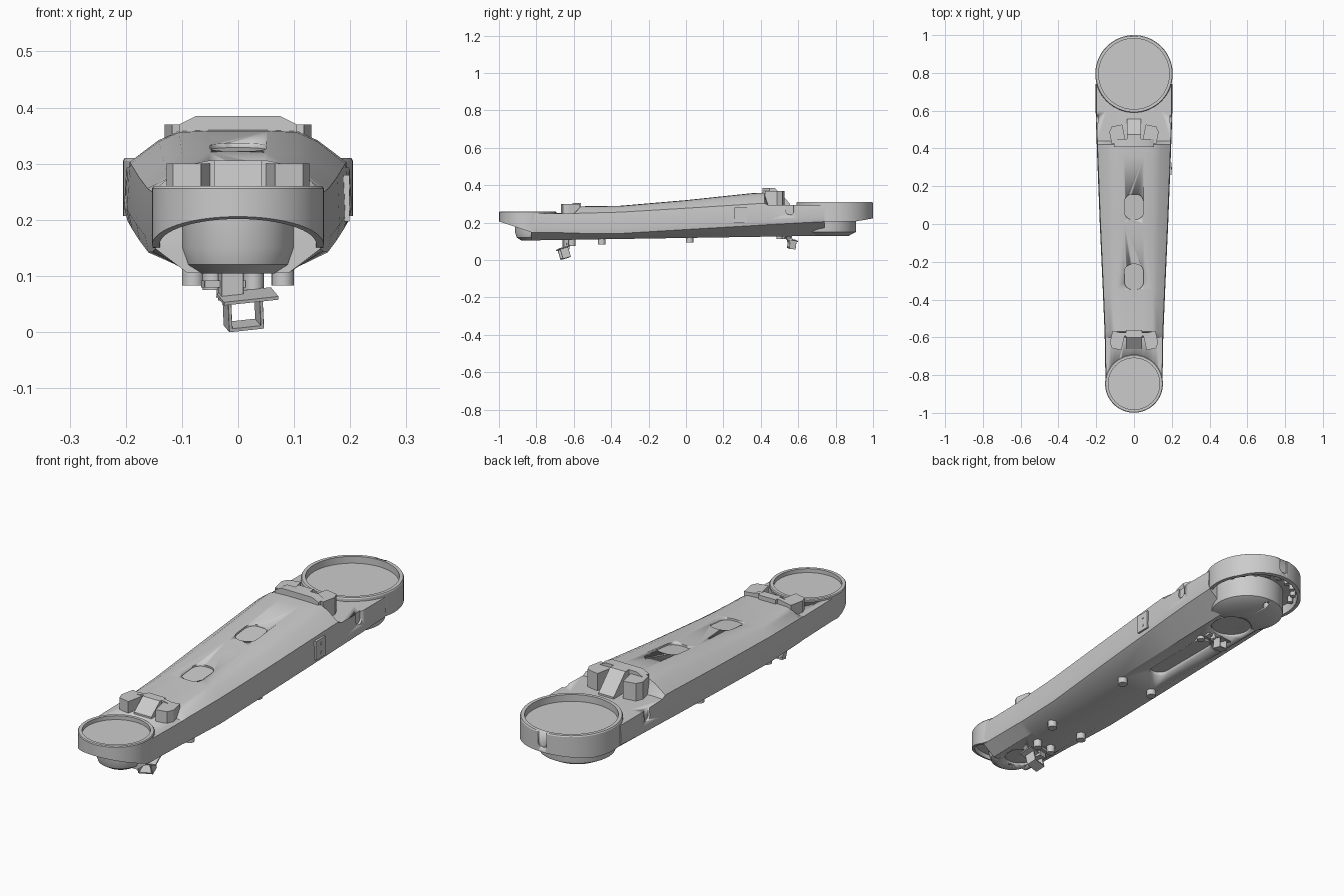
import bpy, bmesh, math
from mathutils import Matrix, Vector

if "Cube" in bpy.data.objects:
    bpy.data.objects.remove(bpy.data.objects["Cube"])


def finish(name, bm, angle=30):
    bmesh.ops.recalc_face_normals(bm, faces=bm.faces)
    me = bpy.data.meshes.new(name)
    bm.to_mesh(me)
    bm.free()
    ob = bpy.data.objects.new(name, me)
    bpy.context.collection.objects.link(ob)
    bpy.ops.object.select_all(action='DESELECT')
    ob.select_set(True)
    bpy.context.view_layer.objects.active = ob
    bpy.ops.object.shade_smooth_by_angle(angle=math.radians(angle))
    return ob


def loft(name, rings):
    bm = bmesh.new()
    vs = [[bm.verts.new(p) for p in r] for r in rings]
    n = len(vs[0])
    for a, b in zip(vs, vs[1:]):
        for i in range(n):
            j = (i + 1) % n
            bm.faces.new((a[i], a[j], b[j], b[i]))
    bm.faces.new(vs[0])
    bm.faces.new(vs[-1])
    return finish(name, bm)


def prism(name, pts, lo, hi, axis='Z', mat=Matrix()):
    place = {'Z': lambda a, b, c: (a, b, c), 'Y': lambda a, b, c: (a, c, b),
             'X': lambda a, b, c: (c, a, b)}[axis]
    return loft(name, [[mat @ Vector(place(a, b, c)) for a, b in pts] for c in (lo, hi)])


def lathe(name, prof, y, segs=64, move=None):
    # profile of (radius, z), starting and ending on the axis
    bm = bmesh.new()
    edges = []
    vs = [bm.verts.new((r, 0, z)) for r, z in prof]
    for a, b in zip(vs, vs[1:]):
        edges.append(bm.edges.new((a, b)))
    bmesh.ops.spin(bm, geom=vs + edges, cent=(0, 0, 0), axis=(0, 0, 1),
                   angle=2 * math.pi, steps=segs)
    bmesh.ops.remove_doubles(bm, verts=bm.verts, dist=1e-5)
    for v in bm.verts:
        v.co.y += y
        if move:
            move(v)
    return finish(name, bm)


def cyl(name, x, y, r, lo, hi, segs=24):
    return prism(name, [(x + r * math.cos(2 * math.pi * i / segs),
                         y + r * math.sin(2 * math.pi * i / segs)) for i in range(segs)], lo, hi)


def rrect(w, h, r, n=6):
    pts = []
    for k, (sx, sy) in enumerate(((1, 1), (-1, 1), (-1, -1), (1, -1))):
        for i in range(n + 1):
            a = math.pi / 2 * (k + i / n)
            pts.append((sx * (w / 2 - r) + r * math.cos(a), sy * (h / 2 - r) + r * math.sin(a)))
    return pts


def box(name, size, mat):
    return prism(name, rrect(size[0], size[1], 0.0005, 1), -size[2] / 2, size[2] / 2, 'Z', mat)


def cut(cutter, *targets):
    for t in targets:
        m = t.modifiers.new('cut', 'BOOLEAN')
        m.operation, m.object, m.solver = 'DIFFERENCE', cutter, 'EXACT'
        bpy.context.view_layer.objects.active = t
        bpy.ops.object.modifier_apply(modifier=m.name)
    bpy.data.objects.remove(cutter)


T = Matrix.Translation


def R(deg, axis):
    return Matrix.Rotation(math.radians(deg), 4, axis)


# main housing: y, side half width, lower corner z, shoulder z, top half width, top z
stations = [(-0.83, .151, .148, .248, .10, .250), (-0.60, .155, .145, .248, .10, .250),
            (-0.57, .156, .143, .250, .10, .287), (-0.35, .165, .142, .256, .10, .290),
            (0.00, .181, .163, .277, .10, .320), (0.36, .195, .184, .300, .105, .358),
            (0.42, .197, .188, .303, .105, .360), (0.44, .198, .189, .293, .105, .295),
            (0.60, .203, .198, .293, .105, .295), (0.74, .203, .205, .293, .105, .295)]
rings = []
for y, w, z1, z2, wt, zt in stations:
    zb = .118 + .0159 * y
    half = [(.09 + .008 * (y + .8), zb), (w * .97, z1), (w, z1 + .25 * (z2 - z1)), (w * .98, z2),
            (wt + .4 * (w - wt), z2 + .68 * (zt - z2)), (wt, zt - .002), (wt * .5, zt)]
    rings.append([(x, y, z) for x, z in half] + [(-x, y, z) for x, z in reversed(half)])
body = loft('main_housing', rings)


# hollow end shells with a recessed lid
def small_slope(v):
    if v.co.z < .16:
        v.co.z = max(.15, .15 + (-.83 - v.co.y) * .33)


def big_slope(v):
    if v.co.z < .21:
        v.co.z += max(0, v.co.y - .91) * .17


big = lathe('large_end_shell', [(0, .28), (.187, .28), (.187, .31), (.202, .31), (.205, .305),
            (.205, .207), (.189, .207), (.189, .25), (0, .25)], .795, move=big_slope)
small = lathe('small_end_shell', [(0, .243), (.136, .243), (.136, .26), (.15, .26), (.153, .256),
              (.153, .15), (.14, .15), (.14, .222), (0, .222)], -.846, move=small_slope)
cut(cyl('cutter', 0, .795, .188, .272, .5, 64), body)
cut(cyl('cutter', 0, -.846, .138, .236, .5, 64), body)

# lower hubs under both ends
big_hub = lathe('large_end_hub', [(0, .129), (.115, .129), (.153, .15), (.155, .16), (.155, .265),
                (0, .265)], .755)
small_hub = lathe('small_end_hub', [(0, .104), (.065, .104), (.09, .12), (.1, .15), (.1, .23),
                  (0, .23)], -.815)

# shallow pockets in the top and underside
for y, z, deg in ((.09, .3295, 6), (-.28, .296, 4.9)):
    cut(prism('cutter', rrect(.1, .135, .04), -.008, .05, 'Z', T((0, y, z)) @ R(deg, 'X')), body)
cut(prism('cutter', rrect(.085, .36, .042), .05, .14, 'Z', T((0, .31, 0))), body)
cut(cyl('cutter', 0, .65, .085, .05, .14, 40), body, big_hub)
cut(cyl('cutter', 0, -.76, .065, .05, .114, 40), body, small_hub)
cut(cyl('cutter', 0, .88, .012, .05, .17), big_hub)

# upright notches in the sides and the far end
notch = rrect(.04, .14, .019)
for s in (-1, 1):
    cut(prism('cutter', [(a + .555, b + .312) for a, b in notch], s * .19, s * .23, 'X'), body)
cut(prism('cutter', [(a, b + .312) for a, b in notch], .993, 1.05, 'Y'), big)

# bolts inside the hollow large end
for i in range(9):
    a = math.radians(18 + i * 18)
    cyl('shell_bolt', .172 * math.cos(a), .795 + .172 * math.sin(a), .012, .222, .255, 16)

# side access plate with two screws
prism('side_plate', [(.26, .197), (.325, .197), (.325, .28), (.26, .28)], .18, .1985, 'X')
for z in (.22, .258):
    prism('plate_screw', [(a + .295, b + z) for a, b in rrect(.012, .012, .0059)], .19, .2005, 'X')


# clamp blocks: angled pads, crossbar and sloped strap
def clamp(tag, y, d, zdeck, zpad, ztop, pad, bar_w, strap_w, length):
    for s in (-1, 1):
        prism(tag + '_pad', [(-pad / 2, -.045), (pad / 2, -.045), (pad / 2, .02), (pad / 4, .045),
                             (-pad / 2, .045)] if s * d > 0 else
              [(pad / 2, -.045), (-pad / 2, -.045), (-pad / 2, .02), (-pad / 4, .045), (pad / 2, .045)],
              zdeck - .01, zpad, 'Z',
              T((s * .09, y + d * .055, 0)) @ R(-12 * s * d, 'Z') @ R(0 if d > 0 else 180, 'Z'))
    outer = bar_w + .03
    prism(tag + '_crossbar', [(-outer, zdeck - .01), (outer, zdeck - .01), (outer, zpad),
                              (bar_w, ztop), (-bar_w, ztop), (-outer, zpad)],
          y - .012, y + .03 * d, 'Y')
    prism(tag + '_strap', [(y, zdeck - .01), (y, ztop), (y + d * length * .4, ztop),
                           (y + d * length, zdeck + .008), (y + d * length, zdeck - .01)],
          -strap_w, strap_w, 'X')


clamp('large_clamp', .42, 1, .295, .37, .385, .075, .075, .037, .135)
clamp('small_clamp', -.562, -1, .25, .30, .306, .068, .05, .042, .1)

# feet and small bosses on the underside
for x, y, r, h in ((.08, .02, .02, .026), (-.08, .02, .02, .026), (.08, -.45, .02, .028),
                   (-.08, -.45, .02, .028), (.028, -.61, .018, .033), (-.045, -.61, .018, .033),
                   (.045, .5, .016, .014), (-.02, .53, .016, .014)):
    zb = .118 + .0159 * y
    cyl('foot', x, y, r, zb - h, zb + .01)


# hanging cable brackets: stem, tilted plate, open frame
def bracket(tag, base, s):
    box(tag + '_stem', (.04 * s, .03 * s, .075 * s), base @ T((-.01 * s, .015 * s, .03 * s)))
    box(tag + '_clip', (.075 * s, .03 * s, .012 * s), base @ T((-.02 * s, .03 * s, .022 * s)))
    m = base @ R(-6, 'Y') @ R(16, 'X')
    box(tag + '_plate', (.1 * s, .06 * s, .006 * s), m @ T((.016 * s, -.006 * s, 0)))
    for x in (-.022, .036):
        box(tag + '_cheek', (.006 * s, .045 * s, .056 * s), m @ T((x * s, -.006 * s, -.028 * s)))
    box(tag + '_base', (.064 * s, .045 * s, .006 * s), m @ T((.007 * s, -.006 * s, -.053 * s)))


bracket('front_bracket', T((0, -.655, .0635)) @ R(12, 'Z'), 1)
bracket('rear_bracket', T((0, .565, .105)) @ R(192, 'Z') @ R(-10, 'X'), .8)
